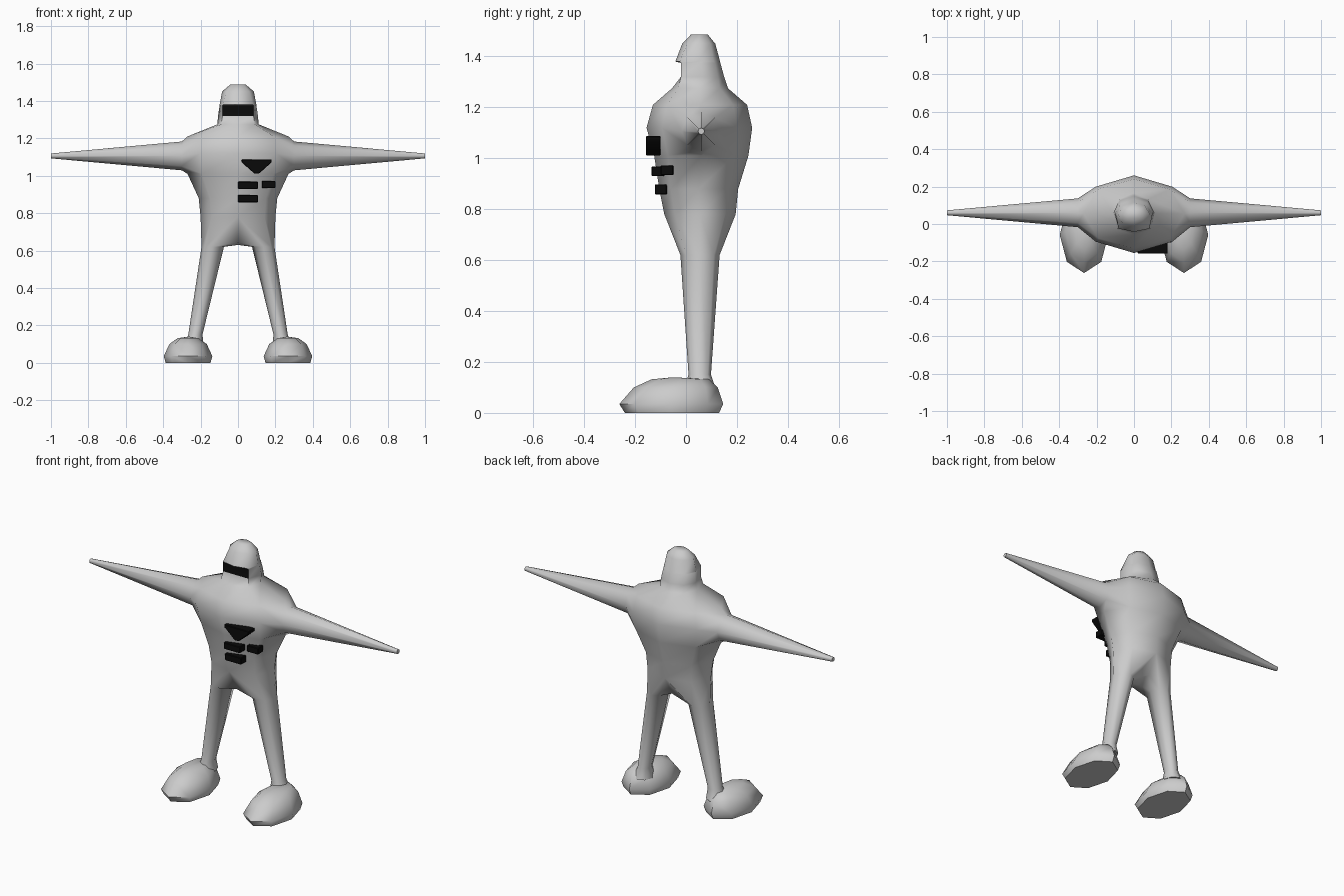
import bpy, bmesh, math

if "Cube" in bpy.data.objects:
    bpy.data.objects.remove(bpy.data.objects["Cube"])


def material(name, value):
    m = bpy.data.materials.new(name)
    m.diffuse_color = (value, value, value, 1)
    m.use_nodes = True
    m.node_tree.nodes["Principled BSDF"].inputs["Base Color"].default_value = m.diffuse_color
    return m


GREY = material("suit grey", 0.6)
BLACK = material("panel black", 0.003)
STEP = math.pi / 4


def ring(bm, z, rx, yf, yb, cx=0.0, s=1):
    """Eight-sided horizontal ring: 0 = side, 2 = back, 4 = side, 6 = front."""
    cy, ry = (yf + yb) / 2, (yb - yf) / 2
    return [bm.verts.new((s * (cx + rx * math.cos(k * STEP)),
                          cy + ry * math.sin(k * STEP), z)) for k in range(8)]


def bridge(bm, a, b, skip=()):
    n = len(a)
    return {k: bm.faces.new((a[k], a[(k + 1) % n], b[(k + 1) % n], b[k]))
            for k in range(n) if k not in skip}


def finish(bm, name, mats, angle=60):
    bmesh.ops.recalc_face_normals(bm, faces=bm.faces)
    mesh = bpy.data.meshes.new(name)
    bm.to_mesh(mesh)
    bm.free()
    ob = bpy.data.objects.new(name, mesh)
    bpy.context.collection.objects.link(ob)
    for m in mats:
        mesh.materials.append(m)
    bpy.ops.object.select_all(action='DESELECT')
    ob.select_set(True)
    bpy.context.view_layer.objects.active = ob
    bpy.ops.object.shade_smooth_by_angle(angle=math.radians(angle))
    return ob


# Body: torso rings from hips to collar, then the head
bm = bmesh.new()
hips, waist, ribs, chest, shoulders, collar, chin, brow, brim, crown, top = [
    ring(bm, *r) for r in (
        (0.78, 0.20, -0.085, 0.195), (0.88, 0.21, -0.105, 0.205),
        (1.01, 0.27, -0.125, 0.245), (1.12, 0.29, -0.155, 0.26),
        (1.21, 0.27, -0.13, 0.24), (1.275, 0.11, -0.055, 0.165),
        (1.32, 0.107, -0.02, 0.15), (1.375, 0.098, -0.015, 0.135),
        (1.38, 0.098, -0.042, 0.134), (1.45, 0.085, -0.015, 0.115),
        (1.487, 0.042, 0.02, 0.085))]

# Square off the face so the visor opening is broad and slightly recessed
for loop, x, y in ((collar, 0.09, -0.03), (chin, 0.083, -0.02),
                   (brow, 0.083, -0.02), (brim, 0.08, -0.025)):
    loop[5].co.x, loop[7].co.x = -x, x
    loop[5].co.y = loop[7].co.y = y

bridge(bm, hips, waist)
bridge(bm, waist, ribs)
arm_gap = (7, 0, 3, 4)
bridge(bm, ribs, chest, arm_gap)
bridge(bm, chest, shoulders, arm_gap)
for a, b in ((shoulders, collar), (collar, chin), (brow, brim),
             (brim, crown), (crown, top)):
    bridge(bm, a, b)
face = bridge(bm, chin, brow)
face[5].material_index = face[6].material_index = 1
bm.faces.new(top)

# Arms: tapered tubes grown out of the shoulder openings
for s, side, back, front in ((1, 0, 1, 7), (-1, 4, 3, 5)):
    prev = [chest[back], shoulders[back], shoulders[side], shoulders[front],
            chest[front], ribs[front], ribs[side], ribs[back]]
    for x, r in ((0.30, 0.077), (1.0, 0.013)):
        new = [bm.verts.new((s * x, 0.06 + r * math.cos(k * STEP),
                             1.106 + r * math.sin(k * STEP))) for k in range(8)]
        bridge(bm, prev, new)
        prev = new
    bm.faces.new(prev)
bmesh.ops.delete(bm, geom=[chest[0], chest[4]], context='VERTS')

# Legs: split from the hips around a shared crotch
crotch = [bm.verts.new(p) for p in
          ((0, 0.13, 0.665), (0, 0.055, 0.63), (0, -0.01, 0.645))]
for s in (1, -1):
    outer = [0, 1, 2] if s == 1 else [4, 3, 2]
    outer2 = [6, 7] if s == 1 else [6, 5]
    prev = [hips[k] for k in outer] + crotch + [hips[k] for k in outer2]
    for z, cx, rx, yf, yb in ((0.62, 0.135, 0.06, -0.022, 0.132),
                              (0.15, 0.228, 0.038, 0.01, 0.098),
                              (0.09, 0.238, 0.055, -0.01, 0.118)):
        new = ring(bm, z, rx, yf, yb, cx, s)
        bridge(bm, prev, new)
        prev = new
    bm.faces.new(prev)
finish(bm, "body", [GREY, BLACK])

# Feet: rounded boots with flat soles
for s, name in ((1, "left_foot"), (-1, "right_foot")):
    bm = bmesh.new()
    rings = [ring(bm, *r, 0.267, s) for r in (
        (0.0, 0.12, -0.24, 0.13), (0.035, 0.13, -0.262, 0.146),
        (0.10, 0.10, -0.205, 0.125), (0.132, 0.055, -0.135, 0.09))]
    for a, b in zip(rings, rings[1:]):
        bridge(bm, a, b)
    bm.faces.new(rings[0])
    tip = bm.verts.new((s * 0.262, -0.05, 0.14))
    for k in range(8):
        bm.faces.new((rings[-1][k], rings[-1][(k + 1) % 8], tip))
    finish(bm, name, [GREY])


# Chest panels: an emblem plate and three small slabs
def slab(name, outline, y_front, y_back):
    bm = bmesh.new()
    a, b = [[bm.verts.new((x, y, z)) for x, z in outline]
            for y in (y_front, y_back)]
    bridge(bm, a, b)
    bm.faces.new(a)
    bm.faces.new(b)
    bmesh.ops.bevel(bm, geom=bm.edges[:], offset=0.003, segments=1,
                    affect='EDGES')
    finish(bm, name, [BLACK], 30)


def box(x0, x1, z0, z1):
    return [(x0, z0), (x1, z0), (x1, z1), (x0, z1)]


slab("chest_emblem", [(0.087, 1.012), (0.113, 1.012), (0.18, 1.072),
                      (0.18, 1.087), (0.02, 1.087), (0.02, 1.072)], -0.158, -0.10)
slab("upper_panel", box(0.0, 0.106, 0.93, 0.968), -0.135, -0.085)
slab("side_panel", box(0.128, 0.2, 0.934, 0.972), -0.10, -0.05)
slab("lower_panel", box(0.0, 0.106, 0.858, 0.898), -0.122, -0.075)
